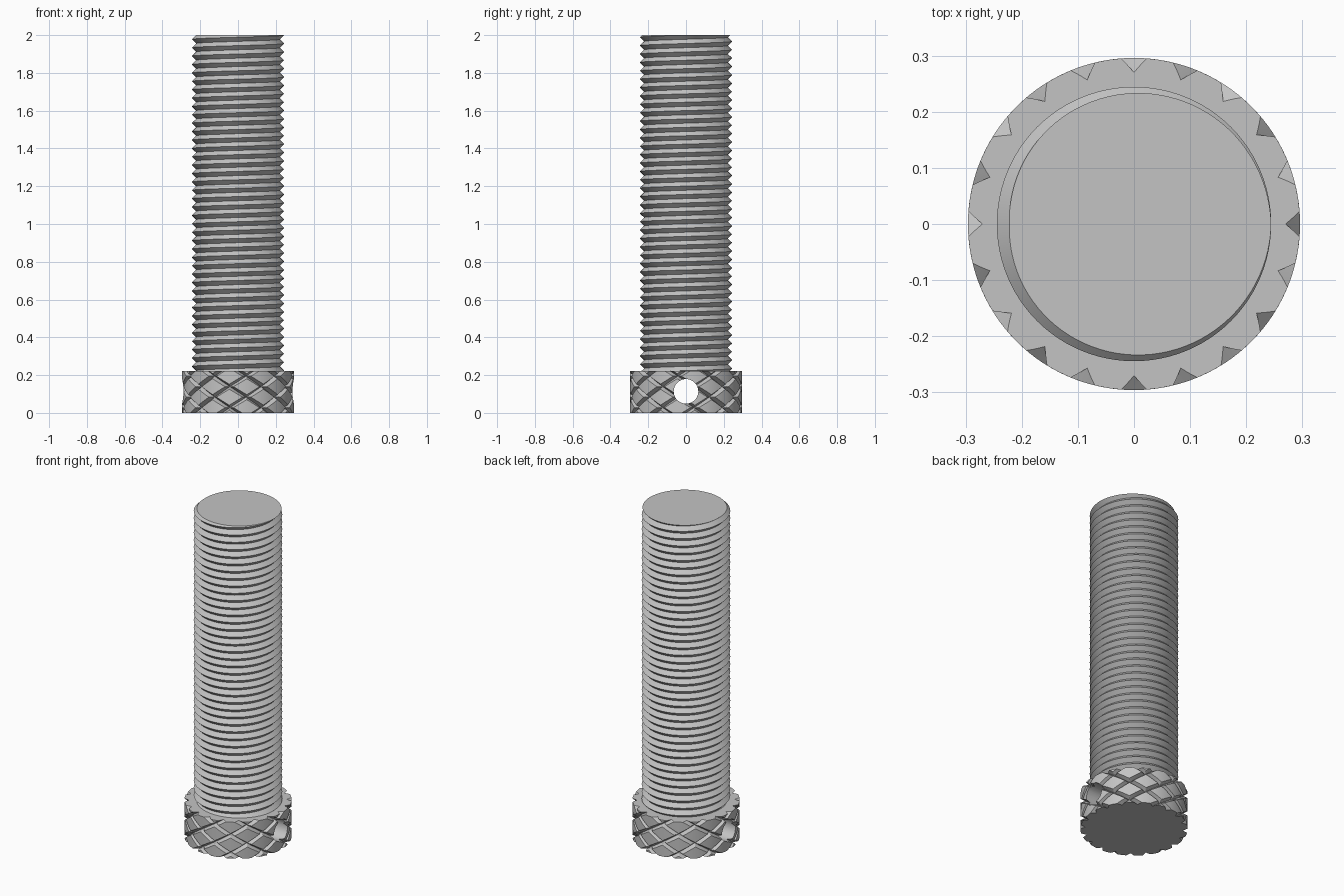
import bpy
import bmesh
import math

if "Cube" in bpy.data.objects:
    bpy.data.objects.remove(bpy.data.objects["Cube"], do_unlink=True)

HEAD_R, HEAD_H = 0.296, 0.222
CREST_R, ROOT_R, PITCH, TOP = 0.2445, 0.2222, 0.0444, 2.0

steel = bpy.data.materials.new("grey steel")
steel.use_nodes = True
grey = (0.55, 0.55, 0.55, 1.0)
steel.diffuse_color = grey
steel.node_tree.nodes["Principled BSDF"].inputs["Base Color"].default_value = grey


def polar(r, angle, z):
    return (r * math.cos(angle), r * math.sin(angle), z)


def trim_and_cap(bm, low, high):
    """Cut the open tube flat at both ends and close it."""
    for z, direction in ((low, -1), (high, 1)):
        bmesh.ops.bisect_plane(bm, geom=bm.verts[:] + bm.edges[:] + bm.faces[:],
                               dist=1e-6, plane_co=(0, 0, z),
                               plane_no=(0, 0, direction), clear_outer=True)
    rim = [e for e in bm.edges if e.is_boundary]
    bmesh.ops.holes_fill(bm, edges=rim, sides=0)
    bmesh.ops.recalc_face_normals(bm, faces=bm.faces[:])


def make_object(name, bm):
    mesh = bpy.data.meshes.new(name)
    bm.to_mesh(mesh)
    bm.free()
    obj = bpy.data.objects.new(name, mesh)
    bpy.context.collection.objects.link(obj)
    mesh.materials.append(steel)
    return obj


def select_only(obj):
    bpy.ops.object.select_all(action="DESELECT")
    obj.select_set(True)
    bpy.context.view_layer.objects.active = obj


# Threaded rod: crest and root rows climb one pitch per turn
def build_rod():
    bm = bmesh.new()
    cols, turns = 96, 42
    rows = 2 * turns + 4
    grid = {}
    for i in range(cols):
        for k in range(rows + 2):
            r = ROOT_R if k % 2 else CREST_R
            z = TOP + PITCH * (i / cols + k / 2 - turns)
            grid[i, k] = bm.verts.new(polar(r, math.tau * i / cols, z))

    def at(i, k):
        return grid[i, k] if i < cols else grid[0, k + 2]

    for i in range(cols):
        for k in range(rows - 1):
            bm.faces.new((at(i, k), at(i + 1, k), at(i + 1, k + 1), at(i, k + 1)))
    trim_and_cap(bm, HEAD_H - 0.02, TOP)
    return make_object("threaded_rod", bm)


# Knurled head: a lattice that follows two crossing families of V grooves
def build_head():
    bm = bmesh.new()
    count, half, depth, twist = 10, 4.4, 0.026, 72
    space = 360 / count
    plain = space - 2 * half
    steps = [half * k / 3 for k in range(-3, 4)]
    steps += [half + plain * k / 6 for k in range(1, 6)]
    n = len(steps)
    total, rows = n * count, n * 5

    def line(i):
        return space * (i // n) + steps[i % n]

    def cut(i):
        return max(0, 1 - abs(steps[i % n]) / half)

    grid = {}
    for i in range(total):
        for k in range(rows + 1):
            a, b = line(i) + space / 2, line(i + k)
            drop = (b - a) / 2
            r = HEAD_R - depth * max(cut(i), cut(i + k))
            grid[i, k] = bm.verts.new(
                polar(r, math.radians((a + b) / 2), HEAD_H * (1 - drop / twist)))
    for i in range(total):
        j = (i + 1) % total
        for k in range(1, rows):
            bm.faces.new((grid[i, k], grid[j, k - 1], grid[j, k], grid[i, k + 1]))
    trim_and_cap(bm, 0, HEAD_H)
    return make_object("knurled_head", bm)


# Round cross hole through the head from side to side
def drill(head):
    bpy.ops.mesh.primitive_cylinder_add(vertices=48, radius=0.065, depth=1,
                                        location=(0, 0, 0.114),
                                        rotation=(0, math.pi / 2, 0))
    cutter = bpy.context.object
    cutter.name = "hole_cutter"
    cutter.hide_render = True
    cutter.data.materials.append(steel)
    mod = head.modifiers.new("cross hole", "BOOLEAN")
    mod.operation = "DIFFERENCE"
    mod.solver = "EXACT"
    mod.object = cutter
    select_only(head)
    bpy.ops.object.modifier_apply(modifier=mod.name)
    bpy.data.objects.remove(cutter, do_unlink=True)


rod = build_rod()
head = build_head()
drill(head)
for part in (rod, head):
    select_only(part)
    bpy.ops.object.shade_smooth_by_angle(angle=math.radians(25))
